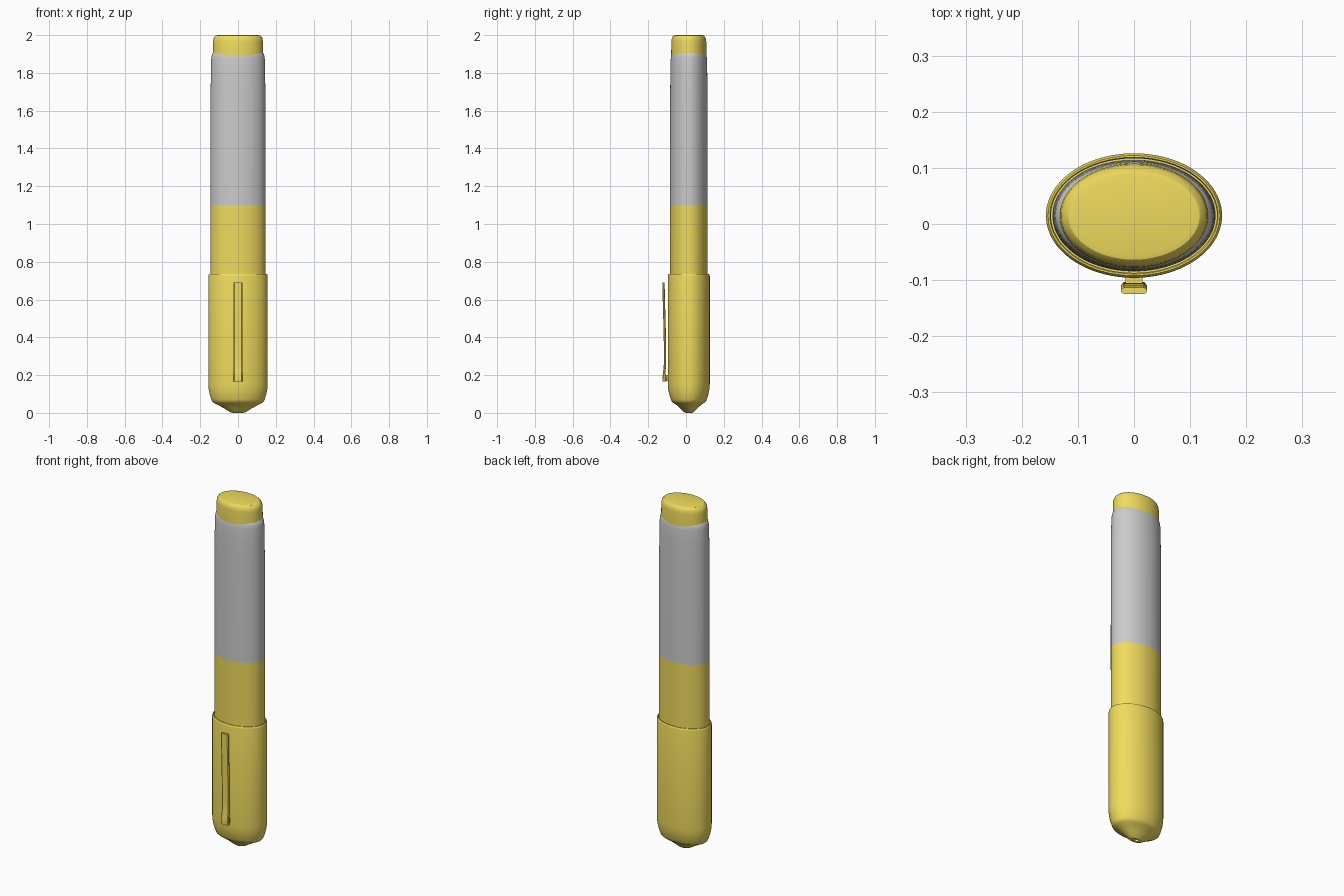
import bpy, bmesh, math

if "Cube" in bpy.data.objects:
    bpy.data.objects.remove(bpy.data.objects["Cube"])

YC = 0.015      # centre of the oval body (the clip sits in front of it)
SEG = 96


def material(name, rgb):
    m = bpy.data.materials.new(name)
    m.diffuse_color = (*rgb, 1)
    m.use_nodes = True
    m.node_tree.nodes["Principled BSDF"].inputs["Base Color"].default_value = m.diffuse_color
    return m


yellow = material("yellow_plastic", (0.87, 0.71, 0.11))


def finish(bm, name, mat, angle=30):
    bmesh.ops.remove_doubles(bm, verts=bm.verts, dist=1e-6)
    bmesh.ops.recalc_face_normals(bm, faces=bm.faces)
    me = bpy.data.meshes.new(name)
    bm.to_mesh(me)
    bm.free()
    ob = bpy.data.objects.new(name, me)
    bpy.context.collection.objects.link(ob)
    if mat:
        me.materials.append(mat)
    bpy.ops.object.select_all(action='DESELECT')
    ob.select_set(True)
    bpy.context.view_layer.objects.active = ob
    bpy.ops.object.shade_smooth_by_angle(angle=math.radians(angle))
    return ob


def oval_lathe(name, profile, mat=None, inset=0.046):
    """Loft ovals along z; profile is (half width, z), depth follows width."""
    bm = bmesh.new()
    rings = []
    for r, z in profile:
        d = r - inset if r > 0.12 else r * (0.12 - inset) / 0.12
        rings.append([bm.verts.new((r * math.cos(a), YC + d * math.sin(a), z))
                      for a in (2 * math.pi * i / SEG for i in range(SEG))])
    for lo, hi in zip(rings, rings[1:]):
        for i in range(SEG):
            j = (i + 1) % SEG
            bm.faces.new((lo[i], lo[j], hi[j], hi[i]))
    bm.faces.new(rings[0])
    bm.faces.new(rings[-1])
    return finish(bm, name, mat)


# Cap: dimpled conical tip, straight sleeve, rounded rim and inner wall
oval_lathe("cap", [(0.016, 0.012), (0.016, 0.002), (0.020, 0.0), (0.034, 0.001),
                   (0.044, 0.006), (0.075, 0.025), (0.110, 0.044), (0.128, 0.053),
                   (0.137, 0.061), (0.142, 0.073), (0.150, 0.100), (0.155, 0.125),
                   (0.157, 0.155), (0.157, 0.724), (0.1555, 0.731), (0.153, 0.735),
                   (0.150, 0.735), (0.148, 0.730), (0.148, 0.60)], yellow)

# Lower barrel
oval_lathe("grip_barrel", [(0.145, 0.62), (0.1455, 1.10)], yellow)

# Grey upper barrel with a rounded shoulder
oval_lathe("upper_barrel", [(0.1455, 1.10), (0.145, 1.69), (0.1435, 1.80), (0.142, 1.87),
                            (0.140, 1.888), (0.136, 1.902), (0.132, 1.907)])

# End plug with a softened top edge
oval_lathe("end_plug", [(0.133, 1.89), (0.132, 1.965), (0.130, 1.980), (0.125, 1.991),
                        (0.117, 1.998), (0.105, 2.0)], yellow, 0.0395)

# Clip: thin strip swept along a slightly bowed side path (y, z)
path = [(-0.113, 0.165), (-0.114, 0.19), (-0.116, 0.215), (-0.112, 0.24), (-0.111, 0.30),
        (-0.112, 0.40), (-0.115, 0.52), (-0.118, 0.62), (-0.119, 0.69)]
bm = bmesh.new()
HW, T = 0.023, 0.006
rings = []
for k, (y, z) in enumerate(path):
    t = 0.010 if k < 2 else T
    rings.append([bm.verts.new((x, y + s * t, z)) for x, s in
                  ((-HW, -.4), (-HW + .005, -1), (HW - .005, -1), (HW, -.4),
                   (HW, .4), (HW - .005, 1), (-HW + .005, 1), (-HW, .4))])
for a, b in zip(rings, rings[1:]):
    for i in range(8):
        bm.faces.new((a[i], a[(i + 1) % 8], b[(i + 1) % 8], b[i]))
bm.faces.new(rings[0])
bm.faces.new(rings[-1])
finish(bm, "clip", yellow)

# Small stud joining the clip foot to the cap
bm = bmesh.new()
bmesh.ops.create_cube(bm, size=1)
for v in bm.verts:
    v.co = (v.co.x * 0.03, -0.098 + v.co.y * 0.016, 0.185 + v.co.z * 0.03)
finish(bm, "clip_stud", yellow)
